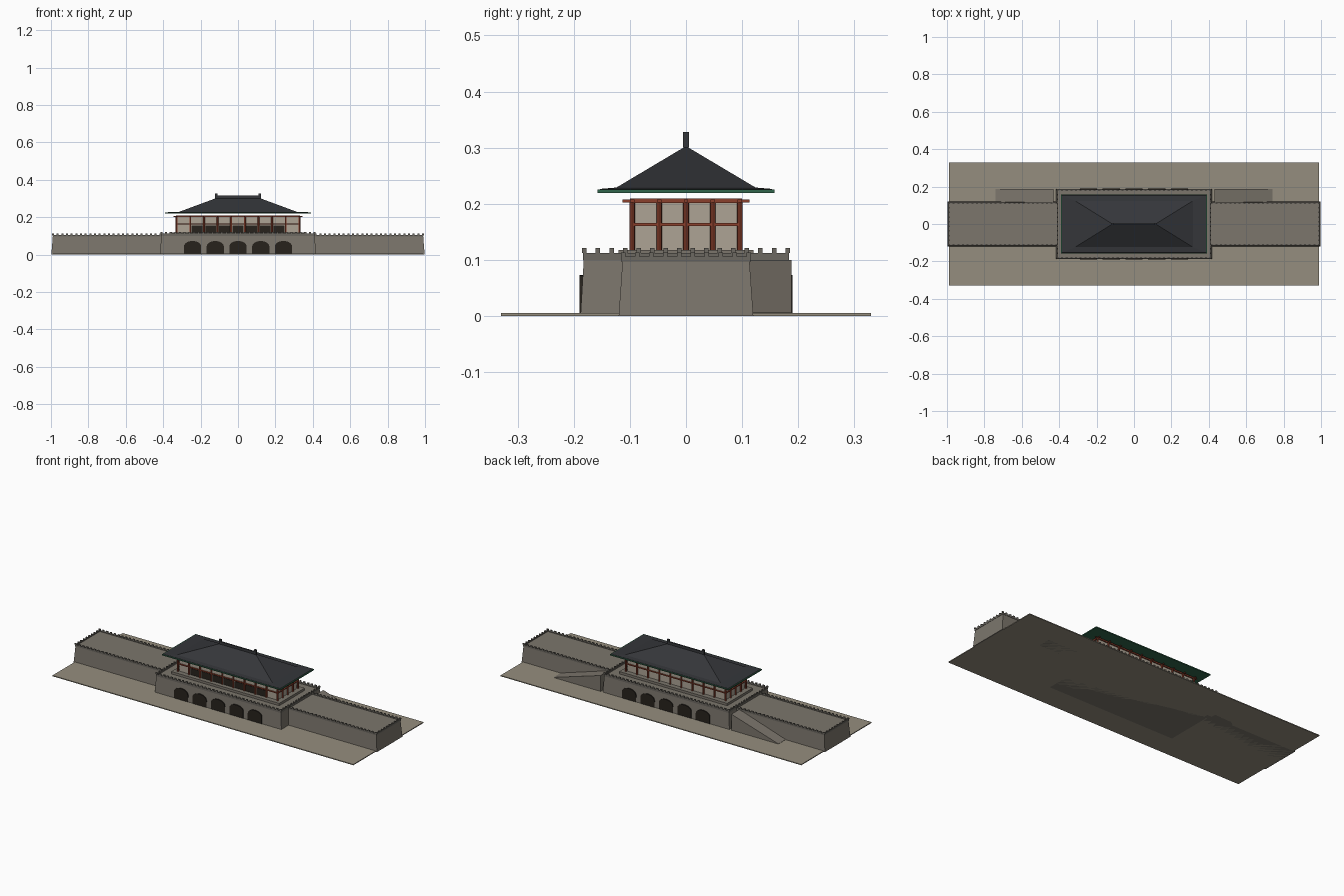
import bpy, bmesh, math
from mathutils import Matrix, Vector

if "Cube" in bpy.data.objects:
    bpy.data.objects.remove(bpy.data.objects["Cube"])


def material(name, rgb):
    m = bpy.data.materials.new(name)
    m.diffuse_color = (*rgb, 1)
    m.use_nodes = True
    m.node_tree.nodes["Principled BSDF"].inputs["Base Color"].default_value = m.diffuse_color
    return m


STONE = material("stone", (0.20, 0.18, 0.15))
BRICK = material("brick", (0.15, 0.14, 0.12))
PAVING = material("paving", (0.30, 0.27, 0.21))
DARK = material("dark_opening", (0.02, 0.016, 0.012))
RED = material("red_timber", (0.26, 0.05, 0.025))
PLASTER = material("plaster", (0.42, 0.37, 0.30))
TILE = material("roof_tile", (0.035, 0.037, 0.042))
GREEN = material("green_eave", (0.03, 0.13, 0.07))


def finish(name, bm, mat):
    bmesh.ops.recalc_face_normals(bm, faces=bm.faces)
    me = bpy.data.meshes.new(name)
    bm.to_mesh(me)
    bm.free()
    me.materials.append(mat)
    ob = bpy.data.objects.new(name, me)
    bpy.context.collection.objects.link(ob)
    return ob


def add_box(bm, c, s):
    bmesh.ops.create_cube(bm, size=1, matrix=Matrix.Translation(c) @ Matrix.Diagonal((*s, 1)))


def boxes(name, items, mat):
    bm = bmesh.new()
    for c, s in items:
        add_box(bm, c, s)
    return finish(name, bm, mat)


def stacked(name, rings, mat):
    """Solid through rectangular rings given as (x0, x1, half_y, z)."""
    bm = bmesh.new()
    loops = [[bm.verts.new(p) for p in ((a, -y, z), (b, -y, z), (b, y, z), (a, y, z))]
             for a, b, y, z in rings]
    bm.faces.new(loops[0])
    bm.faces.new(loops[-1])
    for lo, hi in zip(loops, loops[1:]):
        for i in range(4):
            j = (i + 1) % 4
            bm.faces.new((lo[i], lo[j], hi[j], hi[i]))
    return finish(name, bm, mat)


def prism(name, profile, y0, y1, mat):
    """Extrude an x-z profile along y."""
    bm = bmesh.new()
    face = bm.faces.new([bm.verts.new((x, y0, z)) for x, z in profile])
    ext = bmesh.ops.extrude_face_region(bm, geom=[face])["geom"]
    bmesh.ops.translate(bm, vec=(0, y1 - y0, 0),
                        verts=[v for v in ext if isinstance(v, bmesh.types.BMVert)])
    return finish(name, bm, mat)


def battlement(name, runs, z0, z1, z2):
    """Low parapet with merlons along straight runs."""
    items = []
    for a, b in runs:
        a, b = Vector(a), Vector(b)
        d = b - a
        mid = (a + b) / 2
        items.append(((mid.x, mid.y, (z0 + z1) / 2),
                      (abs(d.x) + 0.006, abs(d.y) + 0.006, z1 - z0)))
        n = round(d.length / 0.0245)
        for i in range(n + 1):
            p = a + d * (i / n)
            s = (0.011, 0.006) if abs(d.x) > abs(d.y) else (0.006, 0.008)
            items.append(((p.x, p.y, (z1 + z2) / 2), (*s, z2 - z1)))
    return boxes(name, items, BRICK)


# Ground slab
boxes("ground_slab", [((0, 0, 0.0025), (1.98, 0.66, 0.005))], PAVING)

# Central battered base with its parapet
stacked("gate_base", [(-0.417, 0.417, 0.188, 0), (-0.410, 0.410, 0.182, 0.104)], STONE)
X, Y = 0.409, 0.181
battlement("base_battlement", [((-X, -Y), (X, -Y)), ((-X, Y), (X, Y)),
                               ((-X, -Y), (-X, Y)), ((X, -Y), (X, Y))], 0.100, 0.112, 0.121)

# Arched passages running through the base
for i in range(5):
    cx, hw, spring = (i - 2) * 0.1215, 0.046, 0.044
    prof = [(cx - hw, 0.004), (cx + hw, 0.004)]
    prof += [(cx + hw * math.cos(t * math.pi / 12), spring + 0.029 * math.sin(t * math.pi / 12))
             for t in range(13)]
    prism("arched_passage", prof, -0.190, 0.190, DARK)

# Side walls, their battlements and the rear ramps
for s in (-1, 1):
    stacked("side_wall", [(s * 0.40, s * 0.998, 0.12, 0), (s * 0.40, s * 0.990, 0.113, 0.100)], STONE)
    battlement("wall_battlement", [((s * 0.415, -0.112), (s * 0.989, -0.112)),
                                   ((s * 0.415, 0.112), (s * 0.989, 0.112)),
                                   ((s * 0.989, -0.112), (s * 0.989, 0.112))],
               0.096, 0.106, 0.113)
    prism("rear_ramp", [(s * 0.43, 0), (s * 0.74, 0), (s * 0.74, 0.006), (s * 0.43, 0.100)],
          0.113, 0.188, STONE)

# Pavilion podium and plaster hall
boxes("podium", [((0, 0, 0.110), (0.71, 0.24, 0.016))], STONE)
boxes("hall_walls", [((0, 0, 0.162), (0.645, 0.182, 0.090))], PLASTER)

# Timber frame: columns around the hall, rails and bracket ends
cols = []
for i in range(10):
    x = -0.328 + 0.656 * i / 9
    cols += [(x, -0.096), (x, 0.096)]
for y in (-0.048, 0, 0.048):
    cols += [(-0.328, y), (0.328, y)]
bm = bmesh.new()
for x, y in cols:
    bmesh.ops.create_cone(bm, cap_ends=True, segments=8, radius1=0.005, radius2=0.005,
                          depth=0.09, matrix=Matrix.Translation((x, y, 0.162)))
finish("columns", bm, RED)
rails, brackets = [], []
for z, h in ((0.163, 0.005), (0.205, 0.008)):
    for s in (-1, 1):
        rails.append(((0, s * 0.096, z), (0.66, 0.007, h)))
        rails.append(((s * 0.328, 0, z), (0.007, 0.196, h)))
for x, y in cols:
    if abs(y) > 0.09:
        brackets.append(((x, math.copysign(0.104, y), 0.205), (0.008, 0.018, 0.005)))
    if abs(x) > 0.32:
        brackets.append(((math.copysign(0.336, x), y, 0.205), (0.018, 0.008, 0.005)))
boxes("rails", rails, RED)
boxes("bracket_ends", brackets, RED)

# Dark front doors between the columns
boxes("front_doors", [(((i - 3.5) * 0.0729 + 0.0, -0.092, 0.137), (0.058, 0.004, 0.038))
                      for i in [k + 0.5 for k in range(-0, 7)]], DARK)

# Roof: green eave slab, flared hipped tiles, ridge and ridge-end ornaments
boxes("eave_slab", [((0, 0, 0.2225), (0.78, 0.316, 0.006))], GREEN)
stacked("hipped_roof", [(-0.386, 0.386, 0.155, 0.2245), (-0.384, 0.384, 0.153, 0.2265),
                        (-0.315, 0.315, 0.124, 0.229), (-0.12, 0.12, 0.003, 0.301)], TILE)
boxes("roof_ridge", [((0, 0, 0.307), (0.24, 0.008, 0.018))], TILE)
boxes("ridge_ornaments", [((s * 0.116, 0, 0.314), (0.014, 0.010, 0.028)) for s in (-1, 1)], TILE)
